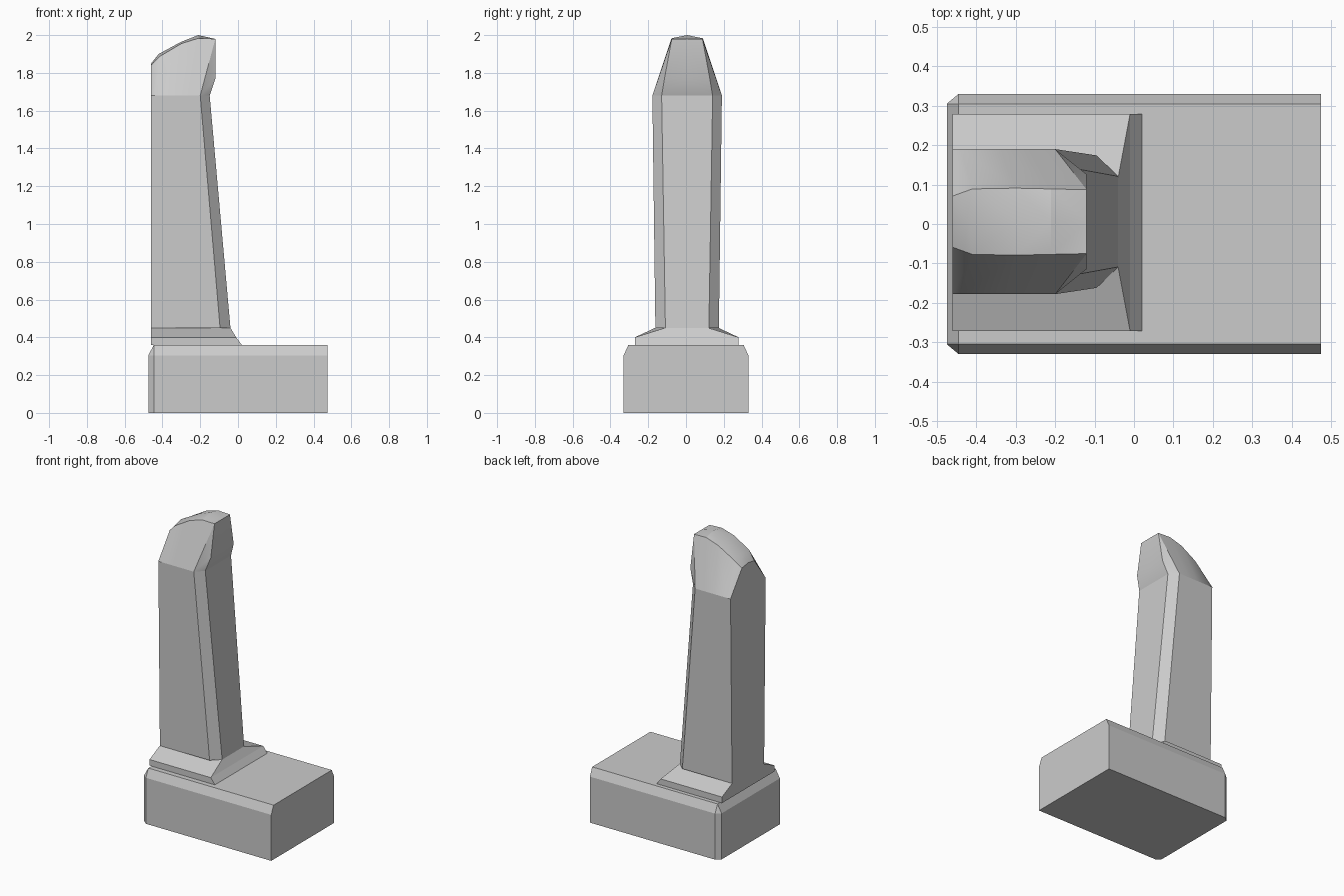
import bpy, bmesh

cube = bpy.data.objects.get("Cube")
if cube:
    bpy.data.objects.remove(cube)

stone = bpy.data.materials.new("grey stone")
stone.use_nodes = True
grey = (0.6, 0.6, 0.6, 1)
stone.diffuse_color = grey
stone.node_tree.nodes["Principled BSDF"].inputs["Base Color"].default_value = grey


def finish(name, bm, y_shift=0.0):
    """Weld, orient and link the mesh as an object."""
    bmesh.ops.remove_doubles(bm, verts=bm.verts, dist=0.0005)
    bmesh.ops.dissolve_degenerate(bm, edges=bm.edges, dist=0.0005)
    bmesh.ops.recalc_face_normals(bm, faces=bm.faces)
    mesh = bpy.data.meshes.new(name)
    bm.to_mesh(mesh)
    bm.free()
    mesh.materials.append(stone)
    obj = bpy.data.objects.new(name, mesh)
    obj.location.y = y_shift
    bpy.context.collection.objects.link(obj)
    return obj


def loft(name, sections, y_shift=0.0):
    """Join (z, half outline) sections; outlines are mirrored across y."""
    bm = bmesh.new()
    rings = []
    for z, half in sections:
        outline = half + [(x, -y) for x, y in reversed(half)]
        rings.append([bm.verts.new((x, y, z)) for x, y in outline])
    for low, high in zip(rings, rings[1:]):
        for i in range(len(low)):
            j = (i + 1) % len(low)
            bm.faces.new((low[i], low[j], high[j], high[i]))
    bm.faces.new(rings[0])
    bm.faces.new(rings[-1])
    return finish(name, bm, y_shift)


# Base block with chamfered upper edges and left corners
foot = [(-0.475, 0.305), (-0.445, 0.33), (0.475, 0.33)]
top = [(-0.445, 0.305), (-0.445, 0.305), (0.475, 0.305)]
loft("base_block", [(0, foot), (0.305, foot), (0.36, top)])

# Sloping plinth under the shaft
loft("plinth", [
    (0.36, [(-0.46, 0.275), (0.02, 0.275)]),
    (0.40, [(-0.46, 0.275), (-0.01, 0.275)]),
    (0.45, [(-0.46, 0.168), (-0.04, 0.115)]),
], 0.004)

# Tapered shaft with chamfered corners on one side
loft("shaft", [
    (0.45, [(-0.46, 0.168), (-0.095, 0.168), (-0.04, 0.115)]),
    (1.68, [(-0.46, 0.184), (-0.2, 0.184), (-0.15, 0.135)]),
], 0.006)

# Cap: stations of (lower x, ridge point, centre point)
stations = [
    (-0.46, (-0.46, 0.065, 1.84), (-0.46, 0, 1.85)),
    (-0.44, (-0.41, 0.083, 1.89), (-0.42, 0, 1.90)),
    (-0.34, (-0.30, 0.085, 1.955), (-0.30, 0, 1.965)),
    (-0.27, (-0.21, 0.083, 1.983), (-0.21, 0, 2.0)),
    (-0.20, (-0.12, 0.081, 1.98), (-0.12, 0, 1.98)),
]
bm = bmesh.new()
for side in (1, -1):
    def vert(x, y, z):
        return bm.verts.new((x, y * side, z))

    rows = [[vert(x, 0.184, 1.68), vert(*ridge), vert(*centre)]
            for x, ridge, centre in stations]
    for a, b in zip(rows, rows[1:]):
        bm.faces.new((a[0], b[0], b[1], a[1]))
        bm.faces.new((a[1], b[1], b[2]))
        bm.faces.new((a[1], b[2], a[2]))
    # Flat left end
    bm.faces.new(rows[0] + [vert(-0.46, 0, 1.68)])
    # Chamfer and upright right end
    corner, brow = vert(-0.15, 0.135, 1.68), vert(-0.12, 0.12, 1.77)
    low_mid, brow_mid = vert(-0.15, 0, 1.68), vert(-0.12, 0, 1.77)
    low, ridge, centre = rows[-1]
    bm.faces.new((low, corner, brow))
    bm.faces.new((low, brow, ridge))
    bm.faces.new((corner, low_mid, brow_mid, brow))
    bm.faces.new((brow, brow_mid, centre, ridge))
cap = finish("cap", bm, 0.006)

# Soften the gently curved crown while keeping its ridges crisp
bpy.ops.object.select_all(action="DESELECT")
cap.select_set(True)
bpy.context.view_layer.objects.active = cap
bpy.ops.object.shade_smooth_by_angle(angle=0.45)
